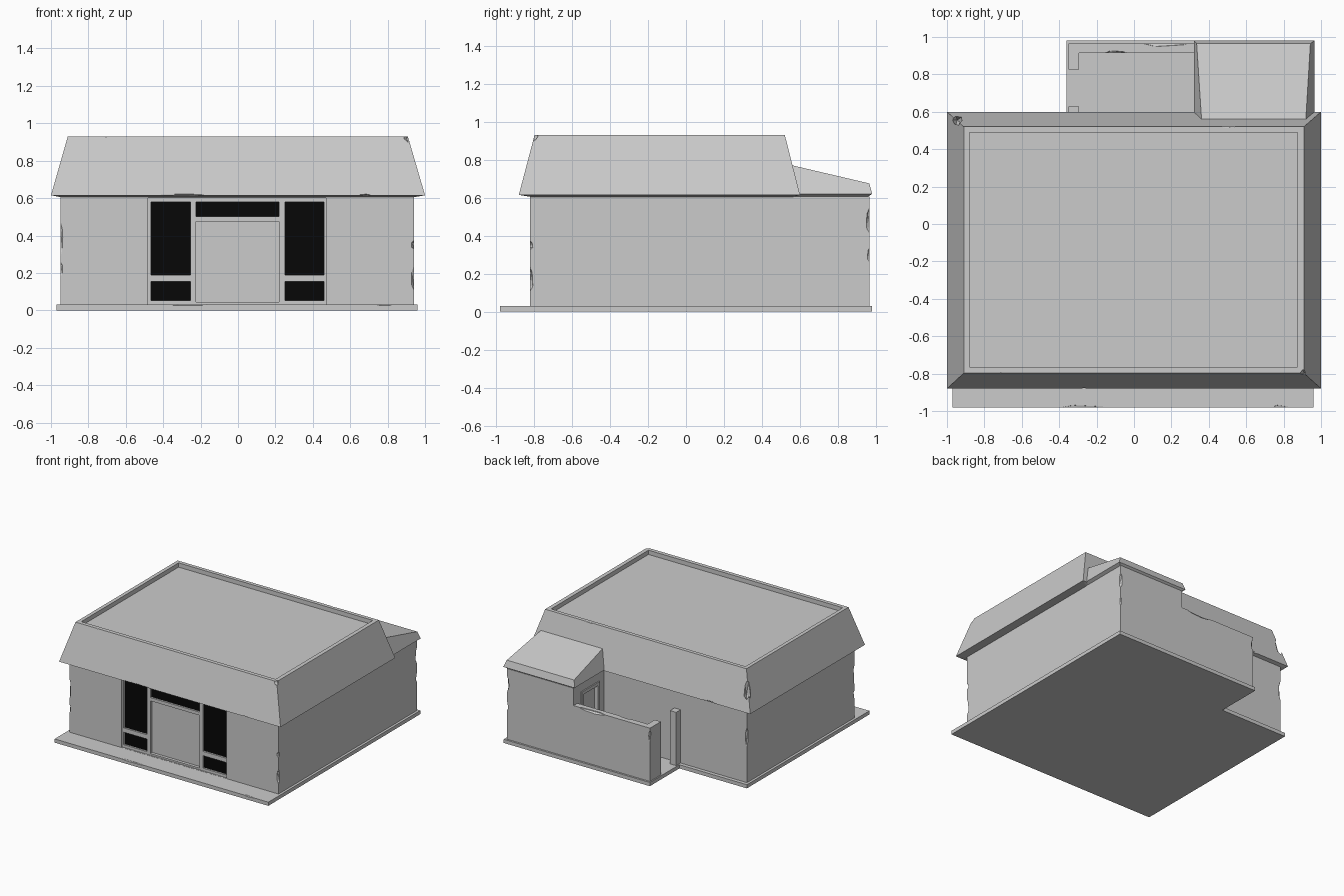
import bpy, bmesh
from mathutils import Vector

if "Cube" in bpy.data.objects:
    bpy.data.objects.remove(bpy.data.objects["Cube"])


def material(name, value):
    m = bpy.data.materials.new(name)
    m.use_nodes = True
    colour = (value, value, value, 1)
    m.diffuse_color = colour
    m.node_tree.nodes["Principled BSDF"].inputs["Base Color"].default_value = colour
    return m


STONE = material("light grey", 0.6)
GLASS = material("black glass", 0.002)


def finish(name, bm, mat=STONE):
    bmesh.ops.recalc_face_normals(bm, faces=bm.faces)
    mesh = bpy.data.meshes.new(name)
    bm.to_mesh(mesh)
    bm.free()
    mesh.materials.append(mat)
    obj = bpy.data.objects.new(name, mesh)
    bpy.context.collection.objects.link(obj)
    return obj


def loft(name, rings, mat=STONE):
    """Join rings of equal length and cap both ends."""
    bm = bmesh.new()
    loops = [[bm.verts.new(p) for p in ring] for ring in rings]
    n = len(loops[0])
    for a, b in zip(loops, loops[1:]):
        for i in range(n):
            j = (i + 1) % n
            bm.faces.new((a[i], a[j], b[j], b[i]))
    bm.faces.new(loops[0])
    bm.faces.new(loops[-1])
    return finish(name, bm, mat)


def rect(x0, x1, y0, y1, z):
    return [(x0, y0, z), (x1, y0, z), (x1, y1, z), (x0, y1, z)]


def box(name, x, y, z, mat=STONE):
    return loft(name, [rect(*x, *y, z[0]), rect(*x, *y, z[1])], mat)


def prism(name, points, z0, z1):
    return loft(name, [[(x, y, z) for x, y in points] for z in (z0, z1)])


def cut(obj, cutter):
    """Subtract the cutter and throw it away."""
    cutter.hide_render = True
    mod = obj.modifiers.new("cut", 'BOOLEAN')
    mod.operation = 'DIFFERENCE'
    mod.solver = 'EXACT'
    mod.object = cutter
    bpy.context.view_layer.objects.active = obj
    bpy.ops.object.modifier_apply(modifier=mod.name)
    bpy.data.objects.remove(cutter)


def chip(obj, centre, size):
    """Knock a faceted chip out of an edge."""
    bm = bmesh.new()
    bmesh.ops.create_icosphere(bm, subdivisions=1, radius=1)
    for v in bm.verts:
        v.co = Vector(centre) + v.co * Vector(size)
    cut(obj, finish("chip_cutter", bm))


# Ground slab, stepping out behind for the yard
slab = prism("ground_slab", [(-0.97, -0.98), (0.96, -0.98), (0.96, 0.98),
                             (-0.36, 0.98), (-0.36, 0.6), (-0.97, 0.6)], 0, 0.03)
for x, length in ((-0.28, 0.16), (0.78, 0.06)):
    chip(slab, (x, -0.99, 0.035), (length, 0.025, 0.014))

# Main walls with the shopfront recess
walls = box("main_walls", (-0.95, 0.94), (-0.82, 0.57), (0.02, 0.607))
cut(walls, box("recess_cutter", (-0.48, 0.47), (-0.9, -0.76), (0.031, 0.6)))
for x, y, z, h in ((-0.955, -0.825, 0.38, 0.12), (-0.955, -0.825, 0.22, 0.05),
                   (0.945, -0.825, 0.17, 0.08), (0.945, -0.825, 0.35, 0.03),
                   (-0.955, 0.575, 0.4, 0.1)):
    chip(walls, (x, y, z), (0.022, 0.022, h))

# Shopfront frame: uprights, rails and sills
FRAME_Y = (-0.77, -0.81)
for i, x in enumerate(((-0.48, -0.465), (-0.255, -0.225), (0.22, 0.25), (0.46, 0.472))):
    box(f"shopfront_upright_{i + 1}", x, FRAME_Y, (0.03, 0.6))
box("shopfront_head", (-0.48, 0.472), FRAME_Y, (0.58, 0.603))
box("door_head", (-0.225, 0.22), FRAME_Y, (0.475, 0.502))
box("door_sill", (-0.225, 0.22), FRAME_Y, (0.03, 0.045))
box("entrance_door", (-0.225, 0.22), (-0.75, -0.785), (0.04, 0.48))
box("transom_glass", (-0.225, 0.22), (-0.75, -0.795), (0.5, 0.582), GLASS)
for side, x in (("right", (-0.465, -0.255)), ("left", (0.25, 0.46))):
    box(f"{side}_window_rail", x, FRAME_Y, (0.155, 0.19))
    box(f"{side}_window_sill", x, FRAME_Y, (0.03, 0.053))
    box(f"{side}_window_glass", x, (-0.75, -0.795), (0.05, 0.582), GLASS)

# Main roof: sloped skirt, parapet and sunken flat top
roof = loft("main_roof", [
    rect(-0.94, 0.93, -0.81, 0.56, 0.603),
    rect(-1, 1, -0.88, 0.6, 0.615),
    rect(-0.91, 0.908, -0.797, 0.52, 0.93),
    rect(-0.88, 0.875, -0.765, 0.49, 0.93),
    rect(-0.88, 0.875, -0.765, 0.49, 0.895)])
for centre, size in (((-0.7, -0.81, 0.935), (0.04, 0.018, 0.014)),
                     ((0.91, -0.8, 0.935), (0.025, 0.025, 0.04)),
                     ((-0.29, -0.888, 0.61), (0.17, 0.02, 0.018)),
                     ((0.68, -0.885, 0.612), (0.04, 0.015, 0.013)),
                     ((-0.945, 0.555, 0.78), (0.03, 0.03, 0.12)),
                     ((0.5, 0.53, 0.935), (0.06, 0.018, 0.014)),
                     ((-0.63, 0.606, 0.612), (0.1, 0.014, 0.02))):
    chip(roof, centre, size)

# Rear annex and its lean-to roof
annex = box("annex_walls", (0.34, 0.94), (0.5, 0.965), (0.02, 0.607))
cut(annex, box("doorway_cutter", (0.3, 0.375), (0.64, 0.87), (0.031, 0.54)))
chip(annex, (0.945, 0.97, 0.48), (0.025, 0.025, 0.08))
chip(annex, (0.945, 0.97, 0.3), (0.018, 0.018, 0.05))
loft("annex_roof", [
    rect(0.35, 0.93, 0.5, 0.955, 0.603),
    rect(0.32, 0.965, 0.5, 0.98, 0.62),
    [(0.365, 0.5, 0.784), (0.915, 0.5, 0.784), (0.943, 0.965, 0.675), (0.335, 0.965, 0.675)]])

# Side doorway of the annex
for name, y in (("front", (0.64, 0.665)), ("rear", (0.845, 0.87))):
    box(f"annex_door_{name}_jamb", (0.33, 0.38), y, (0.03, 0.54))
box("annex_door_head", (0.33, 0.38), (0.64, 0.87), (0.515, 0.541))
box("annex_door", (0.36, 0.38), (0.66, 0.85), (0.03, 0.52))

# Yard wall with a return, and the opposite gatepost
yard = prism("yard_wall", [(0.345, 0.915), (0.345, 0.965), (-0.35, 0.965),
                           (-0.35, 0.825), (-0.295, 0.825), (-0.295, 0.915)], 0.02, 0.465)
chip(yard, (-0.1, 0.905, 0.47), (0.08, 0.025, 0.025))
chip(yard, (0.16, 0.975, 0.475), (0.16, 0.03, 0.035))
chip(yard, (-0.355, 0.97, 0.4), (0.02, 0.02, 0.06))
box("gatepost", (-0.35, -0.295), (0.56, 0.627), (0.02, 0.465))
